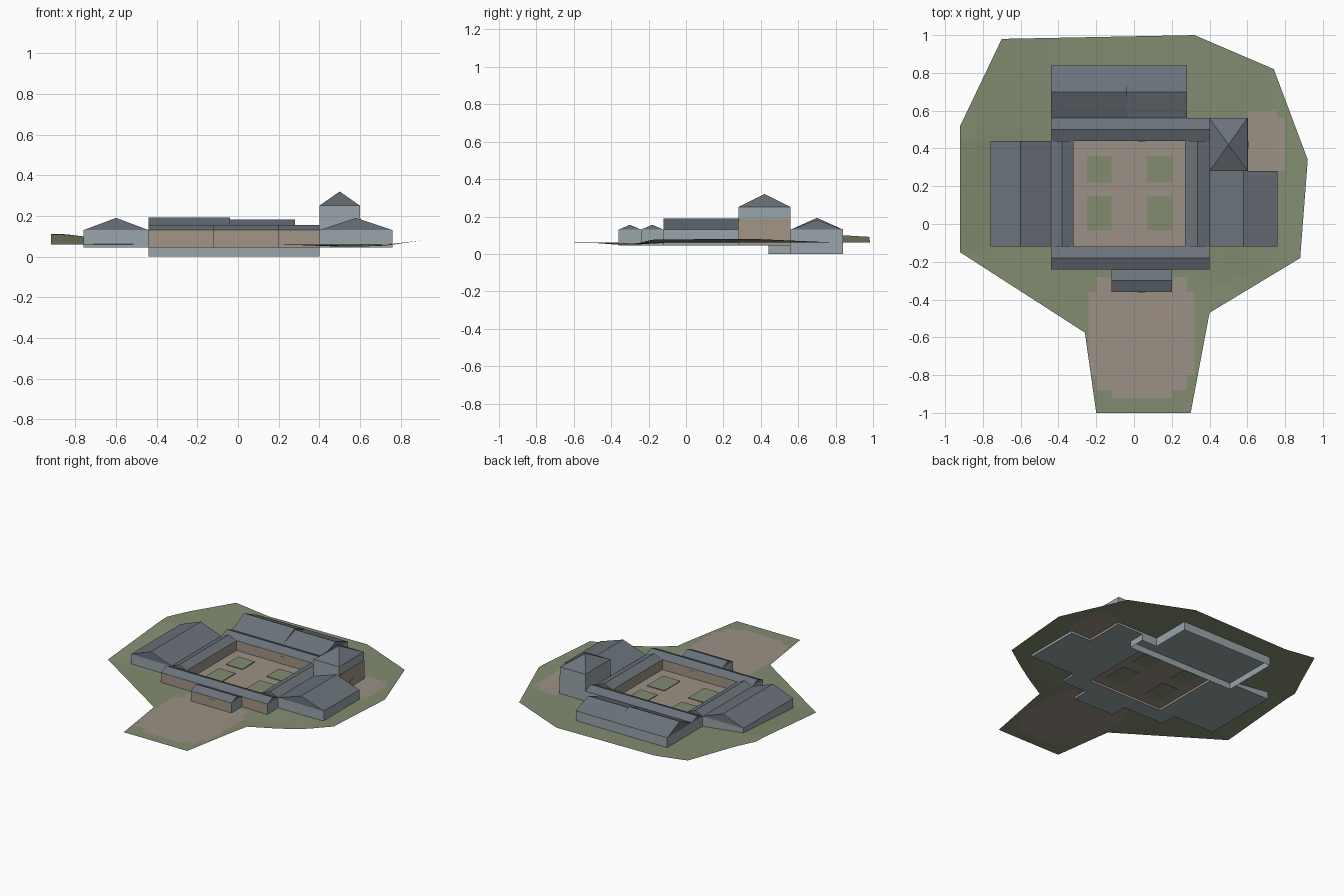
import bpy, bmesh, math
from mathutils import Vector

cube = bpy.data.objects.get("Cube")
if cube:
    bpy.data.objects.remove(cube, do_unlink=True)


def material(name, r, g, b):
    m = bpy.data.materials.new(name)
    m.use_nodes = True
    m.diffuse_color = (r, g, b, 1)
    m.node_tree.nodes["Principled BSDF"].inputs["Base Color"].default_value = (r, g, b, 1)
    return m


SLATE = material("slate_roof", .145, .17, .195)
STONE = material("grey_stone", .32, .375, .40)
SAND = material("sandstone", .36, .30, .24)
PATH = material("bare_earth", .33, .28, .235)
GRASS = material("grass", .225, .265, .165)


def finish(name, bm, mats):
    mesh = bpy.data.meshes.new(name)
    bm.to_mesh(mesh)
    bm.free()
    for m in mats:
        mesh.materials.append(m)
    ob = bpy.data.objects.new(name, mesh)
    bpy.context.collection.objects.link(ob)
    return ob


FLOOR, EAVE = .045, .13
SIDES = {"south": Vector((0, -1, 0)), "north": Vector((0, 1, 0)),
         "east": Vector((1, 0, 0)), "west": Vector((-1, 0, 0))}


def building(name, x0, x1, y0, y1, ridge, along="x", eave=EAVE, hip=False, sandy=()):
    """Walled block with a gabled or pyramid roof; sandy lists sandstone walls."""
    bm = bmesh.new()
    corners = [(x0, y0), (x1, y0), (x1, y1), (x0, y1)]
    low = [bm.verts.new((x, y, FLOOR)) for x, y in corners]
    top = [bm.verts.new((x, y, eave)) for x, y in corners]
    bm.faces.new(low[::-1])
    for i in range(4):
        j = (i + 1) % 4
        bm.faces.new((low[i], low[j], top[j], top[i]))
    cx, cy = (x0 + x1) / 2, (y0 + y1) / 2
    if hip:
        apex = bm.verts.new((cx, cy, ridge))
        for i in range(4):
            bm.faces.new((top[i], top[(i + 1) % 4], apex))
    else:
        # start the ring at a gable end
        if along == "x":
            ends = [(x1, cy), (x0, cy)]
            top = top[1:] + top[:1]
        else:
            ends = [(cx, y0), (cx, y1)]
        a, b = [bm.verts.new((x, y, ridge)) for x, y in ends]
        bm.faces.new((top[0], top[1], a))
        bm.faces.new((top[1], top[2], b, a))
        bm.faces.new((top[2], top[3], b))
        bm.faces.new((top[3], top[0], a, b))
    bm.normal_update()
    for f in bm.faces:
        z = f.calc_center_median().z
        if FLOOR < z < eave - .001:
            f.material_index = 2 if any(f.normal.dot(SIDES[s]) > .9 for s in sandy) else 1
    return finish(name, bm, (SLATE, STONE, SAND))


def plate(name, x0, x1, y0, y1, z0, z1, mat):
    bm = bmesh.new()
    bmesh.ops.create_cube(bm, size=1)
    for v in bm.verts:
        v.co = ((x0 + x1) / 2 + v.co.x * (x1 - x0), (y0 + y1) / 2 + v.co.y * (y1 - y0),
                (z0 + z1) / 2 + v.co.z * (z1 - z0))
    return finish(name, bm, (mat,))


# Outer wings and halls
building("west_wing", -.76, -.44, -.12, .44, .19, "y")
building("east_wing", .40, .76, -.12, .28, .19, "y")
building("great_hall_west", -.44, -.04, .56, .84, .193)
building("great_hall_east", -.04, .28, .56, .84, .183)
building("tower", .40, .60, .28, .56, .32, eave=.25, hip=True)
plate("tower_sandstone_face", .60, .603, .28, .56, FLOOR, .19, SAND)

# Ranges around the courtyard and the entrance porch
building("front_range", -.44, .40, -.24, -.12, .156, sandy=("south", "north"))
building("back_range", -.44, .40, .44, .56, .156, sandy=("south",))
building("west_walk", -.44, -.32, -.12, .44, .156, "y", sandy=("east",))
building("east_walk", .27, .40, -.12, .44, .156, "y", sandy=("west",))
building("porch", -.12, .20, -.36, -.24, .156, sandy=("south",))

# Doors
for label, y in (("porch", -.362), ("courtyard", -.12)):
    plate(label + "_door", .02, .06, y, y + .002, .06, .112, SAND)
plate("back_range_door", .02, .06, .438, .44, .06, .112, SAND)
plate("tower_door", .603, .606, .40, .44, .06, .112, SAND)

# Foundation walls under the rear block
bm = bmesh.new()
outline = [(-.44, .44), (.40, .44), (.40, .56), (.28, .56), (.28, .84), (-.44, .84)]
ring = [(bm.verts.new((x, y, 0)), bm.verts.new((x, y, FLOOR))) for x, y in outline]
for (a, b), (c, d) in zip(ring, ring[1:] + ring[:1]):
    bm.faces.new((a, c, d, b))
finish("rear_foundation", bm, (STONE,))

# Courtyard lawns
for i, (x0, x1) in enumerate(((-.25, -.12), (.07, .205))):
    for j, (y0, y1) in enumerate(((-.035, .145), (.22, .36))):
        plate(f"lawn_{i}_{j}", x0, x1, y0, y1, .058, .065, GRASS)


# Terrain sheet with earth patches
def clamp(t):
    return max(0, min(1, t))


def height(x, y):
    hill = .05 * clamp((-x - .45) / .4) * clamp((y + .15) / .6)
    bank = .02 * clamp((x - .74) / .17)
    dip = .011 * math.exp(-((x - .55) / .25) ** 2 - ((y + .32) / .15) ** 2)
    return .06 + hill + bank - dip


def is_earth(x, y):
    court = -.32 < x < .27 and -.12 < y < .44
    drive = abs((x - .04) / .275) ** 4 + abs((y + .58) / .335) ** 4 < 1
    yard = abs((x - .68) / .13) ** 3 + abs((y - .43) / .175) ** 3 < 1
    return court or drive or yard


CELL = .04
bm = bmesh.new()
border = [(-.92, -.15), (-.26, -.575), (-.20, -1), (.30, -1), (.40, -.47), (.88, -.18),
          (.92, .34), (.74, .82), (.32, 1), (-.70, .98), (-.92, .52)]
bm.faces.new([bm.verts.new((x, y, 0)) for x, y in border])
bmesh.ops.triangulate(bm, faces=bm.faces[:])
for axis in (Vector((1, 0, 0)), Vector((0, 1, 0))):
    for k in range(-24, 25):
        bmesh.ops.bisect_plane(bm, geom=bm.verts[:] + bm.edges[:] + bm.faces[:],
                               plane_co=axis * k * CELL, plane_no=axis)
for f in bm.faces:
    c = f.calc_center_median()
    x, y = [(math.floor(t / CELL) + .5) * CELL for t in c[:2]]
    f.material_index = int(is_earth(x, y))
for v in bm.verts:
    v.co.z = height(v.co.x, v.co.y)
finish("terrain", bm, (GRASS, PATH))
